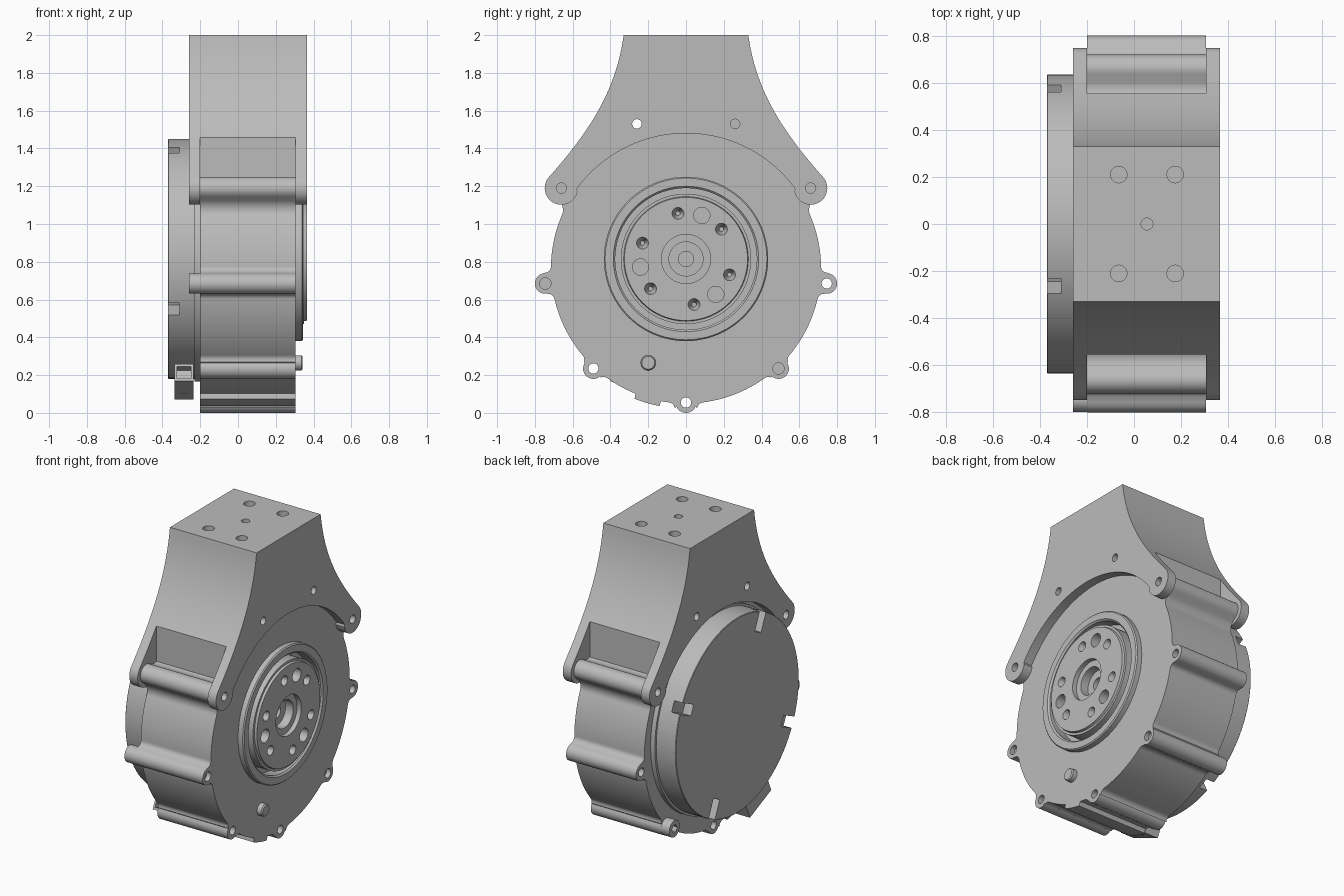
import bpy, bmesh
from math import sin, cos, pi, radians, hypot, atan2, sqrt
from mathutils import Matrix, Vector
from mathutils.geometry import interpolate_bezier

if "Cube" in bpy.data.objects:
    bpy.data.objects.remove(bpy.data.objects["Cube"])

metal = bpy.data.materials.new("grey_metal")
metal.use_nodes = True
grey = (0.5, 0.5, 0.5, 1)
metal.diffuse_color = grey
metal.node_tree.nodes["Principled BSDF"].inputs["Base Color"].default_value = grey

BODY_Z, BODY_R = 0.765, 0.715     # housing axis and radius
AXIS_Z = 0.815                    # output hub and rear cover axis
X0, X1 = -0.20, 0.305             # housing back and front faces


def make(name, bm, cutter=None):
    """Turn a bmesh into a finished object, minus an optional cutter bmesh."""
    def new(label, b):
        bmesh.ops.recalc_face_normals(b, faces=b.faces)
        mesh = bpy.data.meshes.new(label)
        b.to_mesh(mesh)
        b.free()
        obj = bpy.data.objects.new(label, mesh)
        bpy.context.scene.collection.objects.link(obj)
        return obj
    obj = new(name, bm)
    if cutter:
        tool = new(name + "_cutter", cutter)
        tool.hide_render = True
        mod = obj.modifiers.new("cut", "BOOLEAN")
        mod.operation, mod.solver, mod.object = "DIFFERENCE", "EXACT", tool
        graph = bpy.context.evaluated_depsgraph_get()
        mesh = bpy.data.meshes.new_from_object(obj.evaluated_get(graph))
        obj.modifiers.clear()
        obj.data = mesh
        bpy.data.objects.remove(tool)
    obj.data.materials.clear()
    obj.data.materials.append(metal)
    for p in obj.data.polygons:
        p.use_smooth = True
        p.material_index = 0
    obj.data.set_sharp_from_angle(angle=radians(30))
    return obj


def extrude(outline, xa, xb):
    """Extrude a (y, z) outline along x."""
    bm = bmesh.new()
    face = bm.faces.new([bm.verts.new((xa, y, z)) for y, z in outline])
    res = bmesh.ops.extrude_face_region(bm, geom=[face])
    verts = [v for v in res["geom"] if isinstance(v, bmesh.types.BMVert)]
    bmesh.ops.translate(bm, verts=verts, vec=(xb - xa, 0, 0))
    return bm


def lathe(profile, z, steps=96):
    """Spin an (x, radius) profile about the x axis at height z."""
    bm = bmesh.new()
    verts = [bm.verts.new((x, 0, r)) for x, r in profile]
    edges = [bm.edges.new(pair) for pair in zip(verts, verts[1:])]
    bmesh.ops.spin(bm, geom=verts + edges, cent=(0, 0, 0), axis=(1, 0, 0),
                   angle=2 * pi, steps=steps)
    bmesh.ops.remove_doubles(bm, verts=bm.verts, dist=1e-5)
    bmesh.ops.translate(bm, verts=bm.verts, vec=(0, 0, z))
    return bm


def rod(bm, xa, xb, y, z, r, r2=None, seg=32):
    """Cylinder or cone along x."""
    m = Matrix.Translation(((xa + xb) / 2, y, z)) @ Matrix.Rotation(pi / 2, 4, "Y")
    bmesh.ops.create_cone(bm, cap_ends=True, segments=seg, radius1=r,
                          radius2=r if r2 is None else r2, depth=xb - xa, matrix=m)


def box(bm, centre, size, turn=0):
    m = (Matrix.Translation(centre) @ Matrix.Rotation(turn, 4, "X")
         @ Matrix.Diagonal((*size, 1)))
    bmesh.ops.create_cube(bm, size=1, matrix=m)


# Housing: round body with filleted bolt lugs and a small bulge underneath
LUGS = [(s * y, z, r) for s in (1, -1)
        for y, z, r in ((0.66, 1.19, 0.06), (0.745, 0.685, 0.055), (0.49, 0.235, 0.055))]
LUGS.append((0, 0.055, 0.055))


def housing_radius(a):
    best = BODY_R
    if -1.95 < a + 0.0 < -1.76:
        best = 0.742
    for y, z, r in LUGS:
        c, la = hypot(y, z - BODY_Z), atan2(z - BODY_Z, y)
        off = (a - la + pi) % (2 * pi) - pi
        d, f = abs(off) * c, max(0.035, c - BODY_R)
        if d < r:
            s = c * sin(abs(off))
            best = max(best, c * cos(off) + sqrt(max(0, r * r - s * s)))
        elif d < r + f:
            best = max(best, BODY_R + f - sqrt(f * f - (d - r - f) ** 2))
    return best


N = 720
outline = []
for i in range(N):
    ang = -pi + 2 * pi * i / N
    rad = housing_radius(ang)
    outline.append((rad * cos(ang), BODY_Z + rad * sin(ang)))
BLIND = [(-0.745, 0.685), (0.49, 0.235)]
cut = bmesh.new()
for y, z, r in LUGS:
    if (y, z) in BLIND:
        rod(cut, X1 - 0.03, 1, y, z, 0.03)
    else:
        rod(cut, -1, 1, y, z, 0.027)
rod(cut, 0.15, 1, 0, AXIS_Z, 0.40, seg=96)
make("housing", extrude(outline, X0, X1), cut)

# Bosses behind the two blind lugs
for i, (y, z) in enumerate(BLIND):
    bm, cut = bmesh.new(), bmesh.new()
    rod(bm, -0.26, X0 + 0.01, y, z, 0.054)
    rod(cut, -0.5, -0.23, y, z, 0.027, seg=6)
    make(f"lug_boss_{i + 1}", bm, cut)

# Mounting bracket: flared sides, round ears and an arch over the housing
side = interpolate_bezier(Vector((0.33, 2)), Vector((0.37, 1.70)),
                          Vector((0.52, 1.48)), Vector((0.725, 1.249)), 24)
half = [(p.x, p.y) for p in side]
for i in range(1, 25):
    a = radians(42 - 210 * i / 24)
    half.append((0.66 + 0.088 * cos(a), 1.19 + 0.088 * sin(a)))
arch = []
for i in range(49):
    a = radians(36 + 108 * i / 48)
    arch.append((BODY_R * cos(a), BODY_Z + BODY_R * sin(a)))
cut = bmesh.new()
for s in (1, -1):
    # open window between the ear plates
    box(cut, ((X0 + X1) / 2, s * 1.055, 1.2), (X1 - X0, 1, 1))
    rod(cut, -1, 1, s * 0.66, 1.19, 0.027)
    for x in (-0.065, 0.175):
        bmesh.ops.create_cone(cut, cap_ends=True, segments=32, radius1=0.035, radius2=0.035,
                              depth=0.3, matrix=Matrix.Translation((x, s * 0.21, 2)))
rod(cut, -1, 1, -0.26, 1.53, 0.025)
rod(cut, 0.30, 1, 0.26, 1.53, 0.025)
rod(cut, -1, -0.2, 0.26, 1.53, 0.025)
bmesh.ops.create_cone(cut, cap_ends=True, segments=32, radius1=0.025, radius2=0.025,
                      depth=0.2, matrix=Matrix.Translation((0.055, 0, 2)))
make("mounting_bracket",
     extrude(half + arch + [(-y, z) for y, z in reversed(half)], -0.26, 0.365), cut)

# Output hub: seal ring, deep groove, face plate and stepped centre bore
hub = [(0.2, 0), (0.2, 0.435), (0.338, 0.435), (0.345, 0.428), (0.345, 0.385),
       (0.335, 0.375), (0.26, 0.375), (0.26, 0.345), (0.35, 0.345), (0.35, 0.33),
       (0.365, 0.326), (0.365, 0.13), (0.335, 0.13), (0.335, 0.09), (0.28, 0.09),
       (0.28, 0.04), (0.25, 0.04), (0.25, 0)]
cut = bmesh.new()
for base in (70, 190, 310):
    for step, r in ((-30, 0.036), (0, 0.043), (30, 0.036)):
        a = radians(base + step)
        y, z = 0.245 * cos(a), AXIS_Z + 0.245 * sin(a)
        if step:
            rod(cut, 0.30, 0.38, y, z, 0.012, r)
        else:
            rod(cut, 0.30, 0.38, y, z, r)
make("output_hub", lathe(hub, AXIS_Z), cut)

# Locating pin on the housing face
make("locating_pin", lathe([(0.29, 0), (0.29, 0.04), (0.335, 0.04), (0.342, 0.034), (0.342, 0)],
                           0.265, 32)).location.y = -0.2

# Rear cover with four rim slots
cover = [(-0.37, 0), (-0.37, 0.632), (-0.367, 0.635), (-0.23, 0.635),
         (-0.23, 0.65), (X0 + 0.01, 0.65), (X0 + 0.01, 0)]
cut = bmesh.new()
for k in range(4):
    a = radians(24.6 + 90 * k)
    box(cut, (-0.36, 0.61 * cos(a), AXIS_Z + 0.61 * sin(a)), (0.1, 0.2, 0.07), a)
make("rear_cover", lathe(cover, AXIS_Z), cut)

# Cable connector under the rear cover, with an open socket
turn = radians(-24)
bm, cut = bmesh.new(), bmesh.new()
box(bm, (-0.285, -0.27, 0.165), (0.1, 0.24, 0.1), turn)
box(cut, (-0.285, -0.385, 0.216), (0.075, 0.12, 0.07), turn)
box(cut, (-0.285, -0.30, 0.11), (0.03, 0.08, 0.03), turn)
make("cable_connector", bm, cut)
